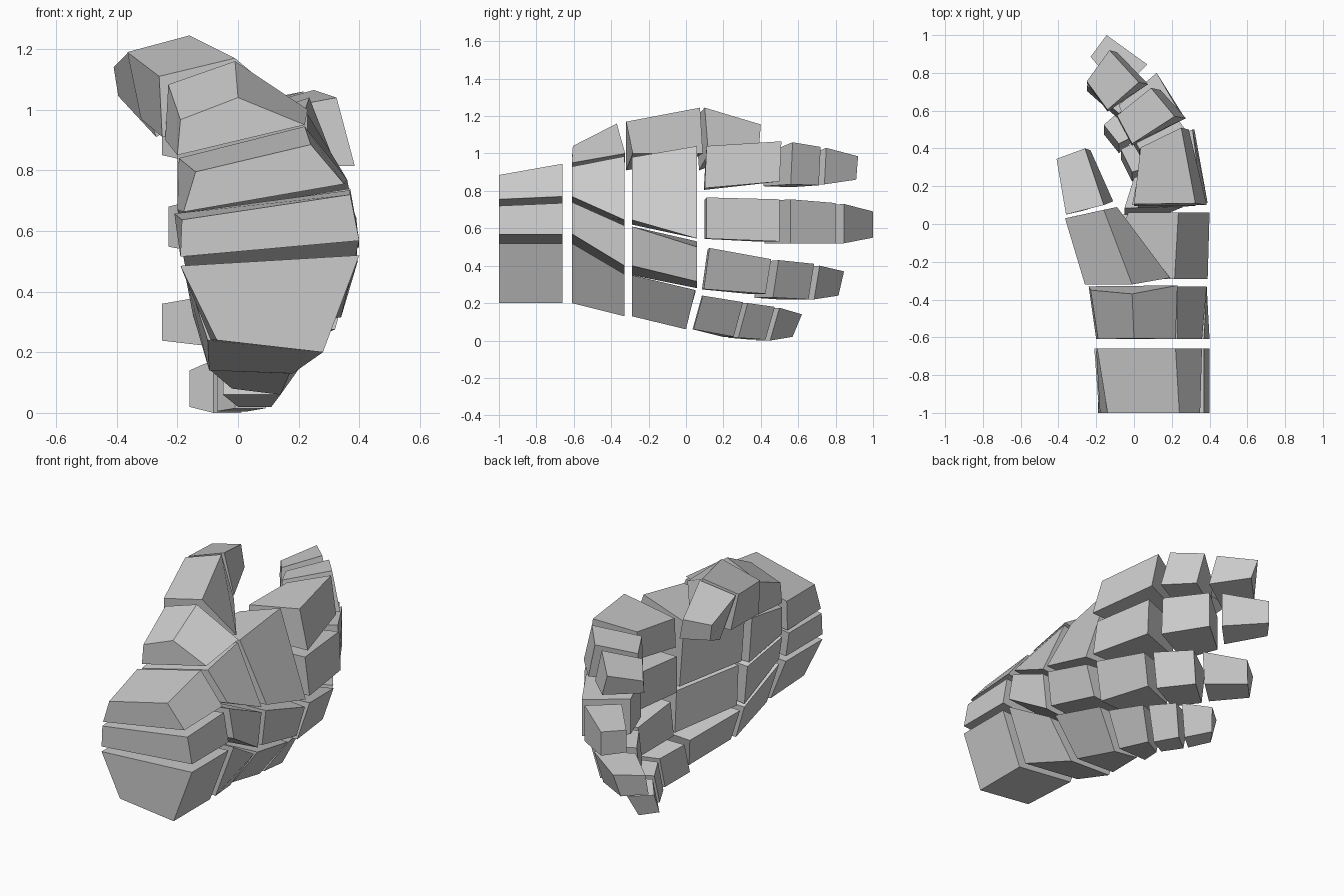
import bpy, bmesh

grey = bpy.data.materials.new("light_grey")
grey.diffuse_color = (0.6, 0.6, 0.6, 1)


def block(name, near, far):
    """Six-sided block lofted between two four-cornered end sections."""
    bm = bmesh.new()
    a = [bm.verts.new(p) for p in near]
    b = [bm.verts.new(p) for p in far]
    bm.faces.new(a)
    bm.faces.new(b[::-1])
    for i in range(4):
        j = (i + 1) % 4
        bm.faces.new((a[j], a[i], b[i], b[j]))
    bmesh.ops.recalc_face_normals(bm, faces=bm.faces)
    me = bpy.data.meshes.new(name)
    bm.to_mesh(me)
    bm.free()
    me.materials.append(grey)
    bpy.context.collection.objects.link(bpy.data.objects.new(name, me))


def slab(y, corners, skew=0):
    """Hand-wide section at depth y: palm top, back top, back bottom, palm bottom."""
    return [(x, y - (skew if i > 1 else 0), z) for i, (x, z) in enumerate(corners)]


def joint(px, py, dx, dy, zb, zt, lean, drop, skew):
    """Finger section from palm side to knuckle side; lean tilts the knuckle face,
    drop lowers the palm-side top edge, skew pulls the lower corners back."""
    h, s = lean / 2, skew / 2
    return [(px, py + s, zt - drop), (dx + h, dy + s, zt),
            (dx - h, dy - s, zb), (px, py - s, zb - drop / 6)]


# wrist: three stacked blocks
Y0, Y1 = -1.0, -0.66
block("wrist_upper",
      slab(Y0, [(-.14, .795), (.24, .885), (.35, .755), (-.18, .663)]),
      slab(Y1, [(-.195, .84), (.22, .945), (.36, .77), (-.2, .67)]))
block("wrist_middle",
      slab(Y0, [(-.185, .637), (.37, .72), (.4, .568), (-.19, .515)]),
      slab(Y1, [(-.21, .657), (.37, .735), (.4, .568), (-.19, .515)]))
block("wrist_lower",
      slab(Y0, [(-.19, .485), (.4, .52), (.28, .2), (-.07, .24)]),
      slab(Y1, [(-.19, .485), (.4, .52), (.28, .2), (-.09, .24)]))

# heel of the hand
Y0, Y1 = -0.61, -0.33
block("heel_upper",
      slab(Y0, [(-.2, .825), (.23, .93), (.36, .77), (-.2, .67)]),
      slab(Y1, [(-.2, .87), (.23, .985), (.385, .645), (-.18, .6)]))
block("heel_middle",
      slab(Y0, [(-.2, .65), (.37, .74), (.4, .57), (-.18, .515)]),
      slab(Y1, [(-.17, .575), (.385, .615), (.36, .4), (-.15, .35)]))
block("heel_lower",
      slab(Y0, [(-.18, .485), (.4, .52), (.28, .2), (-.1, .24)]),
      slab(Y1, [(-.15, .33), (.335, .355), (.18, .13), (-.095, .14)]))

# knuckle row of the palm
Y0, Y1 = -0.29, 0.06
block("palm_upper",
      slab(Y0, [(-.18, .88), (.215, .98), (.39, .645), (-.16, .62)]),
      slab(Y1, [(-.03, .95), (.235, 1.04), (.4, .545), (-.0, .56)]))
block("palm_middle",
      slab(Y0, [(-.14, .59), (.385, .61), (.36, .4), (-.13, .35)]),
      slab(Y1, [(.02, .53), (.395, .5), (.34, .315), (.03, .28)]))
block("palm_lower",
      slab(Y0, [(-.15, .325), (.33, .35), (.17, .13), (-.09, .14)]),
      slab(.05, [(-.06, .255), (.29, .27), (.14, .06), (-.02, .08)], .05))

# thumb: twisted blocks running off the top of the palm
root = [(-.19, -.61, .967), (0, -.605, 1.04), (.22, -.61, .95), (-.2, -.61, .85)]
root_end = [(-.23, -.35, 1.083), (-.01, -.37, 1.16), (.23, -.325, 1.0), (-.24, -.33, .9)]
mid = [(-.26, -.32, 1.11), (-.01, -.32, 1.17), (.19, -.285, 1.0), (-.25, -.32, .91)]
mid_end = [(-.365, .03, 1.19), (-.16, .075, 1.245), (-.09, .09, 1.0), (-.32, .04, .97)]
tip = [(-.36, .05, 1.19), (-.16, .1, 1.245), (-.11, .12, 1.0), (-.27, .07, .91)]
tip_end = [(-.41, .345, 1.14), (-.26, .4, 1.155), (-.23, .39, 1.03), (-.395, .34, 1.045)]
block("thumb_root", root, root_end)
block("thumb_middle", mid, mid_end)
block("thumb_tip", tip, tip_end)


def finger(name, drop, skew, sections):
    """Three curling blocks, each from a near and a far section."""
    for i, part in enumerate(("root", "middle", "tip")):
        near, far = sections[2 * i:2 * i + 2]
        block(f"{name}_{part}", joint(*near, drop, skew), joint(*far, drop, skew))


finger("index_finger", .06, .01, [
    (.0, .1, .355, .105, .815, 1.04, -.06), (.035, .4, .27, .505, .85, 1.065, -.04),
    (-.01, .42, .245, .565, .835, 1.06, -.06), (-.09, .57, .115, .715, .83, 1.035, -.05),
    (-.14, .6, .05, .745, .835, 1.03, -.05), (-.25, .75, -.11, .915, .86, .985, -.04)])
finger("middle_finger", .01, 0, [
    (-.01, .1, .375, .11, .545, .765, -.03), (.05, .4, .315, .5, .53, .755, -.01),
    (.0, .42, .265, .56, .52, .755, -.01), (-.08, .63, .12, .8, .52, .735, 0),
    (-.07, .7, .07, .845, .52, .73, 0), (-.23, .885, -.145, 1.0, .55, .69, 0)])
finger("ring_finger", .01, .03, [
    (.02, .1, .35, .11, .275, .495, .06), (.05, .36, .28, .44, .25, .435, .05),
    (.03, .38, .25, .48, .23, .43, .05), (-.06, .53, .12, .67, .22, .41, .04),
    (-.08, .57, .08, .7, .22, .4, .04), (-.25, .72, -.13, .83, .24, .37, .03)])
finger("little_finger", 0, .05, [
    (-.05, .06, .2, .065, .06, .24, .12), (-.0, .22, .15, .28, .02, .205, .08),
    (-.01, .25, .13, .305, .015, .2, .08), (-.07, .37, .06, .45, .005, .18, .06),
    (-.08, .4, .04, .475, .0, .175, .06), (-.16, .5, -.07, .595, .02, .14, .04)])
